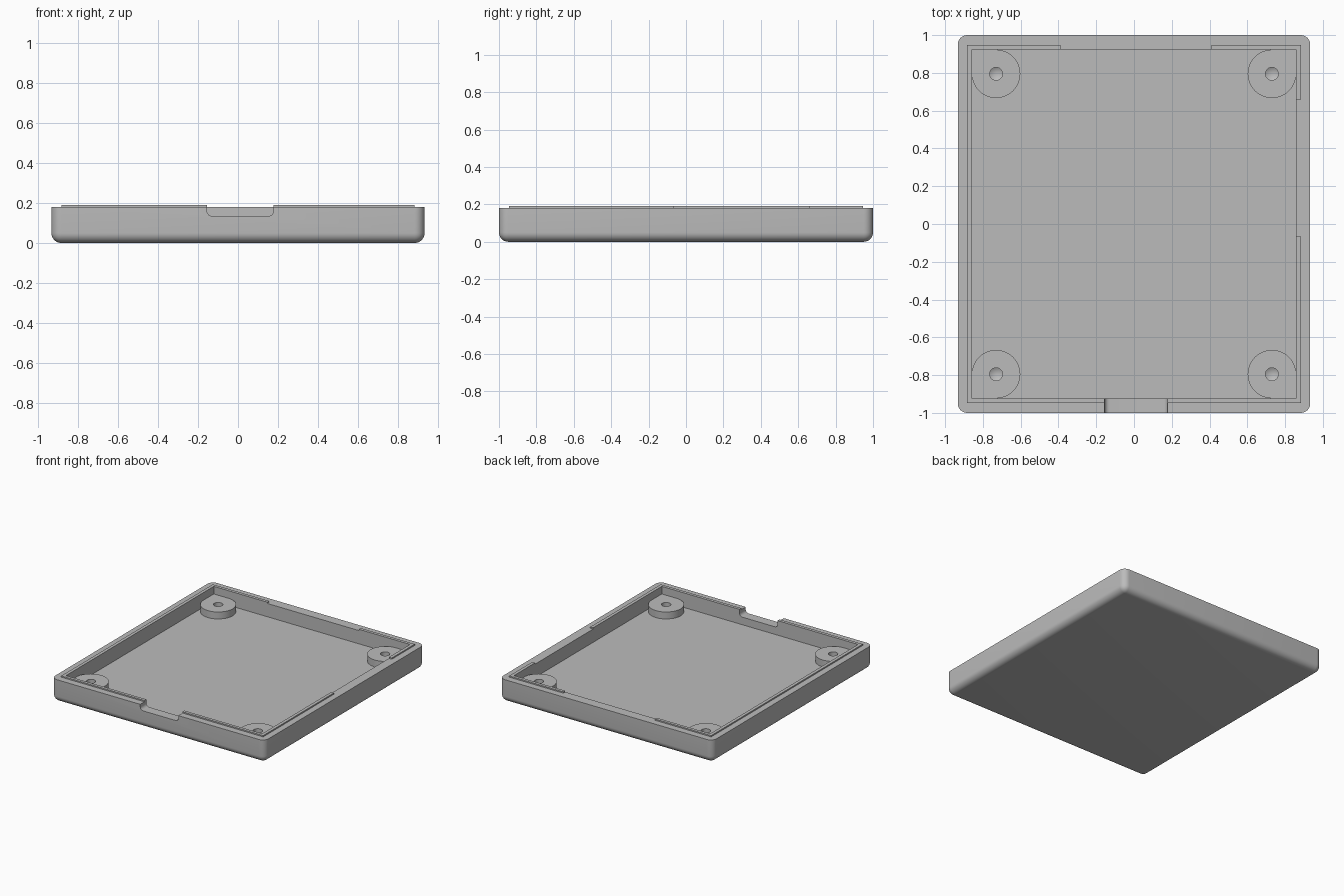
import bpy, bmesh, math

cube = bpy.data.objects.get("Cube")
if cube:
    bpy.data.objects.remove(cube, do_unlink=True)

HALF_X, HALF_Y, WALL_TOP = 0.933, 1.0, 0.18
INNER_X, INNER_Y, FLOOR = 0.858, 0.923, 0.075
LIP_X, LIP_Y, LIP_TOP = 0.883, 0.947, 0.19
NOTCH_LEFT, NOTCH_RIGHT, NOTCH_Z = -0.155, 0.178, 0.135
BOSS_X, BOSS_Y, BOSS_R, BOSS_TOP = 0.73, 0.795, 0.128, 0.13

grey = bpy.data.materials.new("plain grey")
grey.use_nodes = True
grey.diffuse_color = (0.5, 0.5, 0.5, 1)
grey.node_tree.nodes["Principled BSDF"].inputs["Base Color"].default_value = (0.5, 0.5, 0.5, 1)


def finish(name, bm):
    bmesh.ops.recalc_face_normals(bm, faces=bm.faces[:])
    mesh = bpy.data.meshes.new(name)
    bm.to_mesh(mesh)
    bm.free()
    obj = bpy.data.objects.new(name, mesh)
    bpy.context.collection.objects.link(obj)
    mesh.materials.append(grey)
    return obj


def prism(name, points, low, high, along_y=False):
    """Extrude a 2D outline along z, or along y for an x-z outline."""
    bm = bmesh.new()
    place = (lambda p, h: (p[0], h, p[1])) if along_y else (lambda p, h: (p[0], p[1], h))
    bottom = [bm.verts.new(place(p, low)) for p in points]
    top = [bm.verts.new(place(p, high)) for p in points]
    bm.faces.new(bottom)
    bm.faces.new(top)
    for i in range(len(points)):
        j = (i + 1) % len(points)
        bm.faces.new((bottom[i], bottom[j], top[j], top[i]))
    return finish(name, bm)


def rectangle(x, y):
    return [(-x, -y), (x, -y), (x, y), (-x, y)]


def arc(cx, cy, r, start, end, steps):
    angles = [math.radians(start + (end - start) * i / steps) for i in range(steps + 1)]
    return [(cx + r * math.cos(a), cy + r * math.sin(a)) for a in angles]


def activate(obj):
    bpy.ops.object.select_all(action='DESELECT')
    obj.select_set(True)
    bpy.context.view_layer.objects.active = obj


def cut(obj, cutter):
    mod = obj.modifiers.new("cut", 'BOOLEAN')
    mod.operation = 'DIFFERENCE'
    mod.solver = 'EXACT'
    mod.object = cutter
    activate(obj)
    bpy.ops.object.modifier_apply(modifier=mod.name)


def clamp(value, limit):
    return max(-limit, min(limit, value))


# Tray shell with rounded upright and bottom edges
shell = prism("tray_shell", rectangle(HALF_X, HALF_Y), 0, WALL_TOP)
bm = bmesh.new()
bm.from_mesh(shell.data)
edges = [e for e in bm.edges if min(v.co.z for v in e.verts) < 0.01]
bmesh.ops.bevel(bm, geom=edges, offset=0.05, segments=8, profile=0.5, affect='EDGES')
bm.to_mesh(shell.data)
bm.free()

# Cavity and front notch
cavity = prism("cavity_cutter", rectangle(INNER_X, INNER_Y), FLOOR, 0.3)
r = 0.025
outline = ([(NOTCH_RIGHT, 0.3), (NOTCH_LEFT, 0.3)]
           + arc(NOTCH_LEFT + r, NOTCH_Z + r, r, 180, 270, 6)
           + arc(NOTCH_RIGHT - r, NOTCH_Z + r, r, 270, 360, 6))
notch = prism("notch_cutter", outline, -1.1, -0.9, along_y=True)
cutters = [cavity, notch]
for cutter in cutters:
    cut(shell, cutter)

parts = [shell]

# Corner bosses, squared off into the corner, with drilled screw holes
for sx, side in ((-1, "right"), (1, "left")):
    for sy, end in ((-1, "front"), (1, "back")):
        shape = arc(BOSS_X, BOSS_Y, BOSS_R, 90, 360, 36) + [(BOSS_X + BOSS_R, BOSS_Y + BOSS_R)]
        boss = prism(f"{end}_{side}_boss", [(sx * x, sy * y) for x, y in shape], FLOOR, BOSS_TOP)
        bm = bmesh.new()
        rings = [[bm.verts.new((x, y, z)) for x, y in
                  arc(sx * BOSS_X, sy * BOSS_Y, 0.034, 0, 345, 23)] for z in (0.055, 0.2)]
        tip = bm.verts.new((sx * BOSS_X, sy * BOSS_Y, 0.035))
        bm.faces.new(rings[1])
        for i in range(24):
            j = (i + 1) % 24
            bm.faces.new((rings[0][i], rings[0][j], rings[1][j], rings[1][i]))
            bm.faces.new((rings[0][j], rings[0][i], tip))
        drill = finish("drill_cutter", bm)
        cut(boss, drill)
        cut(shell, drill)
        cutters.append(drill)
        parts.append(boss)

# Raised locating lip in three runs, broken at the notch, back and left side
runs = {
    "right_lip": [(NOTCH_LEFT, -LIP_Y), (-LIP_X, -LIP_Y), (-LIP_X, LIP_Y), (-0.39, LIP_Y)],
    "front_left_lip": [(NOTCH_RIGHT, -LIP_Y), (LIP_X, -LIP_Y), (LIP_X, -0.065)],
    "back_left_lip": [(0.41, LIP_Y), (LIP_X, LIP_Y), (LIP_X, 0.66)],
}
for name, path in runs.items():
    inner = [(clamp(x, INNER_X), clamp(y, INNER_Y)) for x, y in reversed(path)]
    parts.append(prism(name, path + inner, WALL_TOP, LIP_TOP))

for cutter in cutters:
    bpy.data.objects.remove(cutter, do_unlink=True)
for part in parts:
    activate(part)
    bpy.ops.object.shade_smooth_by_angle(angle=math.radians(30))
